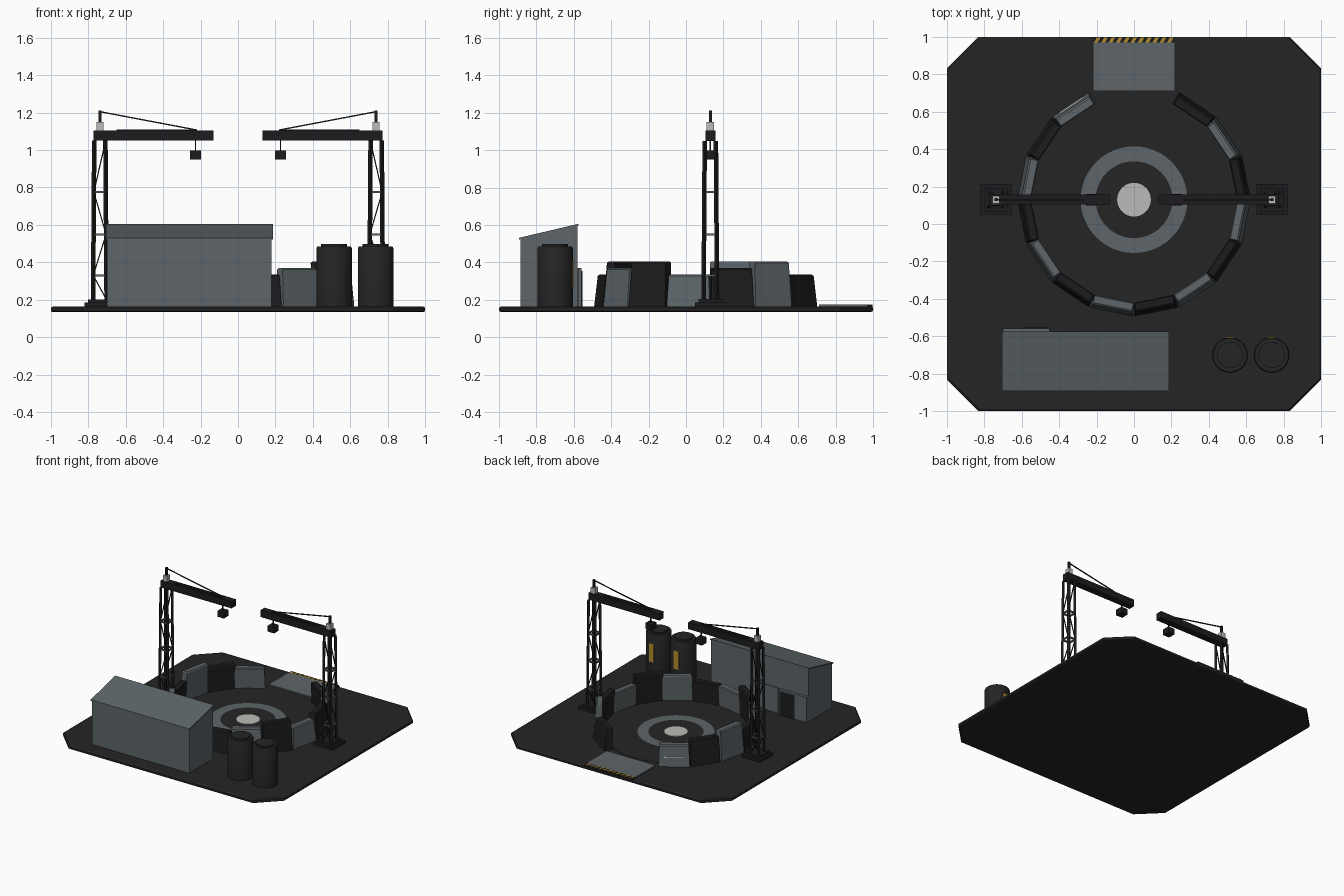
import bpy, bmesh
from math import radians, cos, sin, pi
from mathutils import Vector, Matrix

if "Cube" in bpy.data.objects:
    bpy.data.objects.remove(bpy.data.objects["Cube"])


def material(name, r, g, b):
    m = bpy.data.materials.new(name)
    m.use_nodes = True
    m.diffuse_color = (r, g, b, 1)
    node = next(n for n in m.node_tree.nodes if n.type == 'BSDF_PRINCIPLED')
    node.inputs["Base Color"].default_value = (r, g, b, 1)
    return m


DARK = material("dark asphalt", .018, .018, .018)
BLACK = material("black steel", .012, .012, .013)
GREY = material("blue grey metal", .11, .13, .14)
PALE = material("pale concrete", .5, .5, .48)
YELLOW = material("hazard yellow", .45, .27, .03)

GROUND = .165
CENTRE = Vector((0, .13, 0))


def finish(name, bm, mat, smooth=False):
    bmesh.ops.recalc_face_normals(bm, faces=bm.faces[:])
    mesh = bpy.data.meshes.new(name)
    bm.to_mesh(mesh)
    bm.free()
    mesh.materials.append(mat)
    ob = bpy.data.objects.new(name, mesh)
    bpy.context.collection.objects.link(ob)
    if smooth:
        bpy.ops.object.select_all(action='DESELECT')
        ob.select_set(True)
        bpy.context.view_layer.objects.active = ob
        bpy.ops.object.shade_smooth_by_angle(angle=radians(35))
    return ob


def loft(name, rings, mat, smooth=False):
    """Closed solid through rings that share a point count."""
    bm = bmesh.new()
    loops = [[bm.verts.new(p) for p in ring] for ring in rings]
    n = len(loops[0])
    for a, b in zip(loops, loops[1:]):
        for i in range(n):
            j = (i + 1) % n
            bm.faces.new((a[i], a[j], b[j], b[i]))
    bm.faces.new(loops[0])
    bm.faces.new(loops[-1])
    return finish(name, bm, mat, smooth)


def rect(x0, x1, y0, y1, z):
    return [(x0, y0, z), (x1, y0, z), (x1, y1, z), (x0, y1, z)]


def box(name, xs, ys, zs, mat):
    return loft(name, [rect(*xs, *ys, z) for z in zs], mat)


def circle(x, y, z, r, n=40):
    return [(x + r * cos(2 * pi * i / n), y + r * sin(2 * pi * i / n), z) for i in range(n)]


def strut(name, p, q, t, mat):
    """Square bar between two points."""
    p, q = Vector(p), Vector(q)
    bm = bmesh.new()
    turn = (q - p).to_track_quat('Z', 'Y').to_matrix().to_4x4()
    size = Matrix.Diagonal((t, t, (q - p).length, 1))
    bmesh.ops.create_cube(bm, size=1, matrix=Matrix.Translation((p + q) / 2) @ turn @ size)
    return finish(name, bm, mat)


def octagon(e, z):
    c = .83
    return [(-c, -e, z), (c, -e, z), (e, -c, z), (e, c, z),
            (c, e, z), (-c, e, z), (-e, c, z), (-e, -c, z)]


# Ground slab with clipped corners
loft("base_slab", [octagon(.99, .135), octagon(1, .14), octagon(1, .157), octagon(.988, GROUND)], DARK)

# Landing pad: floor, painted ring, centre disc
cx, cy = CENTRE.x, CENTRE.y
loft("pad_floor", [circle(cx, cy, z, .55, 64) for z in (GROUND - .005, GROUND + .002)], DARK)
loft("pad_disc", [circle(cx, cy, z, .09) for z in (GROUND, GROUND + .007)], PALE, True)
bm = bmesh.new()
inner, outer = ([bm.verts.new(p) for p in circle(cx, cy, GROUND + .004, r, 48)] for r in (.205, .285))
for i in range(48):
    j = (i + 1) % 48
    bm.faces.new((inner[i], outer[i], outer[j], inner[j]))
finish("pad_ring", bm, GREY)

# Ring of leaning blast panels, open at the back
for k in range(14 + 2):
    if k in (7, 8):
        continue
    a = radians(-90 + 22.5 * (k + .5))
    out, side = Vector((cos(a), sin(a), 0)), Vector((-sin(a), cos(a), 0))

    def section(r0, r1, half, z):
        return [CENTRE + out * r + side * s + Vector((0, 0, z))
                for r, s in ((r0, -half), (r1, -half), (r1, half), (r0, half))]

    top = (.335, .37, .405)[k % 3]
    loft("blast_panel", [section(.55, .61, .116, GROUND), section(.54, .592, .109, top - .008),
                         section(.545, .582, .104, top)], GREY if k % 2 else BLACK)
    if k == 9:
        loft("panel_light_strip", [section(.598, .61, .075, .238), section(.598, .609, .075, .246)], PALE)

# Ramp with striped lip
loft("ramp", [rect(-.22, .22, .71, .97, GROUND - .005), rect(-.22, .22, .71, .97, GROUND + .01)], GREY)
box("ramp_lip", (-.22, .22), (.965, .998), (.15, GROUND + .007), BLACK)
for i in range(11):
    x = -.215 + i * .039
    loft("hazard_stripe", [[(x, .967, z), (x + .02, .967, z), (x + .037, .997, z), (x + .017, .997, z)]
                           for z in (GROUND, GROUND + .01)], YELLOW)

# Hangar with a single-slope roof
def hangar_end(x):
    return [(x, -.885, GROUND), (x, -.58, GROUND), (x, -.58, .597), (x, -.885, .525)]


def roof_end(x):
    return [(x, -.893, .522), (x, -.575, .597), (x, -.575, .606), (x, -.893, .531)]


loft("hangar", [hangar_end(-.7), hangar_end(.18)], GREY)
loft("hangar_roof", [roof_end(-.706), roof_end(.186)], GREY)
box("hangar_door_panel", (-.7, -.45), (-.58, -.558), (GROUND, .37), GREY)
box("hangar_doorway", (-.59, -.46), (-.562, -.554), (GROUND, .355), BLACK)
box("hangar_shutter", (-.43, -.29), (-.582, -.572), (GROUND, .37), GREY)

# Storage tanks with a yellow gauge on the back
for x in (.513, .735):
    y = -.7
    loft("tank", [circle(x, y, z, r) for z, r in
                  ((GROUND, .095), (.475, .095), (.485, .09))], DARK, True)
    loft("tank_cap", [circle(x, y, z, .07) for z in (.48, .497)], DARK, True)
    box("tank_gauge", (x - .022, x + .022), (y + .09, y + .098), (.26, .41), YELLOW)

# Pair of tower cranes facing each other
for s in (-1, 1):
    mx = s * .738

    def block(name, x0, x1, half, zs, mat):
        xs = sorted((s * x0, s * x1))
        return box(name, xs, (cy - half, cy + half), zs, mat)

    def corner(sx, sy, z):
        h = .036 - .006 * (z - .2) / .84
        return (mx + sx * h, cy + sy * h, z)

    block("crane_foot", .653, .82, .083, (GROUND - .002, .185), BLACK)
    block("crane_foot_step", .675, .8, .062, (.185, .203), BLACK)
    levels = (.2, .33, .55, .775, 1.045)
    corners = [(-1, -1), (1, -1), (1, 1), (-1, 1)]
    for i, c in enumerate(corners):
        strut("mast_leg", corner(*c, .19), corner(*c, 1.05), .017, BLACK)
        d = corners[(i + 1) % 4]
        for z in levels[1:4]:
            strut("mast_crossbar", corner(*c, z), corner(*d, z), .011, GREY)
    for sy in (-1, 1):
        for i, (z0, z1) in enumerate(zip(levels, levels[1:])):
            e = s * (1 if i % 2 else -1)
            strut("mast_brace", corner(e, sy, z0), corner(-e, sy, z1), .006, BLACK)
    block("jib", .13, .772, .027, (1.05, 1.105), BLACK)
    block("jib_rail", .22, .65, .01, (1.1, 1.111), BLACK)
    block("crane_cap", .718, .756, .02, (1.1, 1.15), PALE)
    block("crane_post", .73, .746, .008, (1.145, 1.212), BLACK)
    strut("tie_rod", (mx, cy, 1.205), (s * .22, cy, 1.107), .007, BLACK)
    strut("hoist_cable", (s * .227, cy, 1.055), (s * .227, cy, .99), .008, BLACK)
    block("hook_block", .198, .256, .03, (.95, .998), BLACK)
